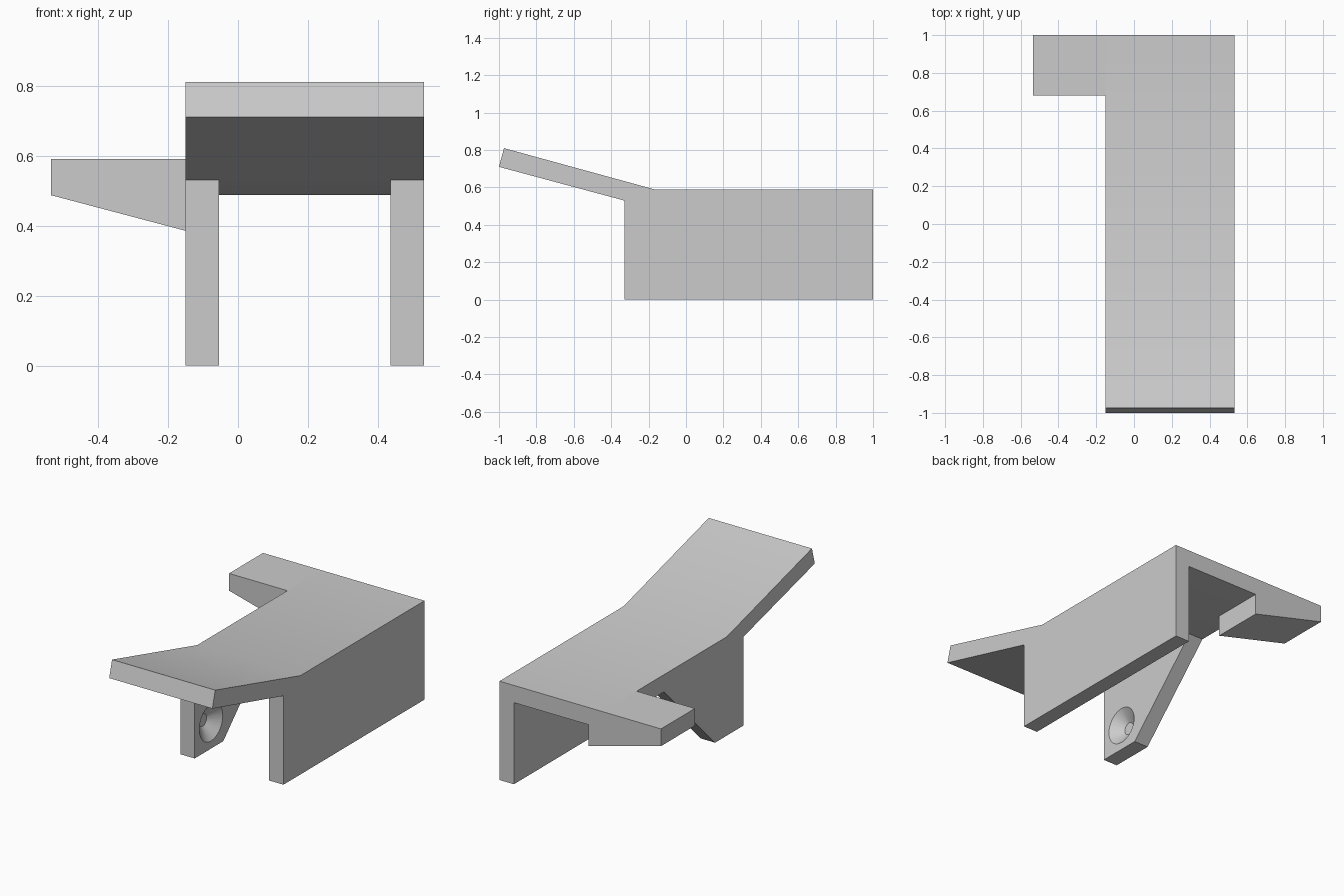
import bpy
import bmesh
from math import pi
from mathutils import Matrix, Vector

cube = bpy.data.objects.get("Cube")
if cube:
    bpy.data.objects.remove(cube, do_unlink=True)

grey = bpy.data.materials.new("plain grey")
grey.use_nodes = True
COLOUR = (0.6, 0.6, 0.6, 1.0)
grey.diffuse_color = COLOUR
grey.node_tree.nodes["Principled BSDF"].inputs["Base Color"].default_value = COLOUR


def add_object(name, bm):
    bmesh.ops.recalc_face_normals(bm, faces=bm.faces)
    mesh = bpy.data.meshes.new(name)
    bm.to_mesh(mesh)
    bm.free()
    mesh.materials.append(grey)
    obj = bpy.data.objects.new(name, mesh)
    bpy.context.collection.objects.link(obj)
    return obj


def prism(name, profile, axis, start, end):
    """Extrude a profile along x (points are y, z) or y (points are x, z)."""
    bm = bmesh.new()
    if axis == "x":
        points = [(start, a, b) for a, b in profile]
        move = Vector((end - start, 0, 0))
    else:
        points = [(a, start, b) for a, b in profile]
        move = Vector((0, end - start, 0))
    face = bm.faces.new([bm.verts.new(p) for p in points])
    result = bmesh.ops.extrude_face_region(bm, geom=[face], use_keep_orig=True)
    verts = [v for v in result["geom"] if isinstance(v, bmesh.types.BMVert)]
    bmesh.ops.translate(bm, verts=verts, vec=move)
    return add_object(name, bm)


def cut_pivot_socket(target, face_x, side):
    """Cut a blind conical socket into an inner wall face; side is the cut direction."""
    depth, over, rim, floor = 0.055, 0.01, 0.11, 0.036
    wide = rim + (rim - floor) * over / depth
    bm = bmesh.new()
    place = (Matrix.Translation((face_x + side * (depth - over) / 2, -0.175, 0.155))
             @ Matrix.Rotation(side * pi / 2, 4, "Y"))
    bmesh.ops.create_cone(bm, cap_ends=True, segments=32, radius1=wide,
                          radius2=floor, depth=depth + over, matrix=place)
    cutter = add_object("socket_cutter", bm)
    cutter.hide_render = True
    mod = target.modifiers.new("socket", "BOOLEAN")
    mod.operation = "DIFFERENCE"
    mod.solver = "EXACT"
    mod.object = cutter
    bpy.context.view_layer.objects.active = target
    bpy.ops.object.modifier_apply(modifier=mod.name)
    bpy.data.objects.remove(cutter, do_unlink=True)


LEFT, RIGHT, THICK = 0.531, -0.15, 0.095
TOP, UNDER, FRONT = 0.59, 0.487, -0.33

# Flat top with the raised front ramp
top_plate = prism("top_plate", [(1, TOP), (-0.17, TOP), (-0.973, 0.81), (-1, 0.71),
                                (FRONT, 0.53), (-0.17, UNDER), (1, UNDER)],
                  "x", RIGHT, LEFT)

# Full-length wall and short slanted bracket below the plate
wall_top = [(-0.17, UNDER), (FRONT, 0.53), (FRONT, 0)]
left_wall = prism("left_wall", wall_top + [(1, 0), (1, UNDER)],
                  "x", LEFT - THICK, LEFT)
right_bracket = prism("right_bracket", wall_top + [(-0.06, 0), (0.42, UNDER)],
                      "x", RIGHT, RIGHT + THICK)

# Conical sockets facing each other
cut_pivot_socket(right_bracket, RIGHT + THICK, -1)
cut_pivot_socket(left_wall, LEFT - THICK, 1)

# Tapered arm at the back, reaching under the plate
inner = RIGHT + THICK
side_arm = prism("side_arm", [(-0.535, TOP), (RIGHT, TOP), (RIGHT, UNDER),
                              (inner, UNDER), (inner, 0.36), (-0.535, UNDER)],
                 "y", 0.68, 1)

# Smooth the gentle bend and sockets, keep corners sharp
bpy.ops.object.select_all(action="DESELECT")
for part in (top_plate, left_wall, right_bracket, side_arm):
    part.select_set(True)
bpy.context.view_layer.objects.active = top_plate
bpy.ops.object.shade_smooth_by_angle(angle=pi / 6)
